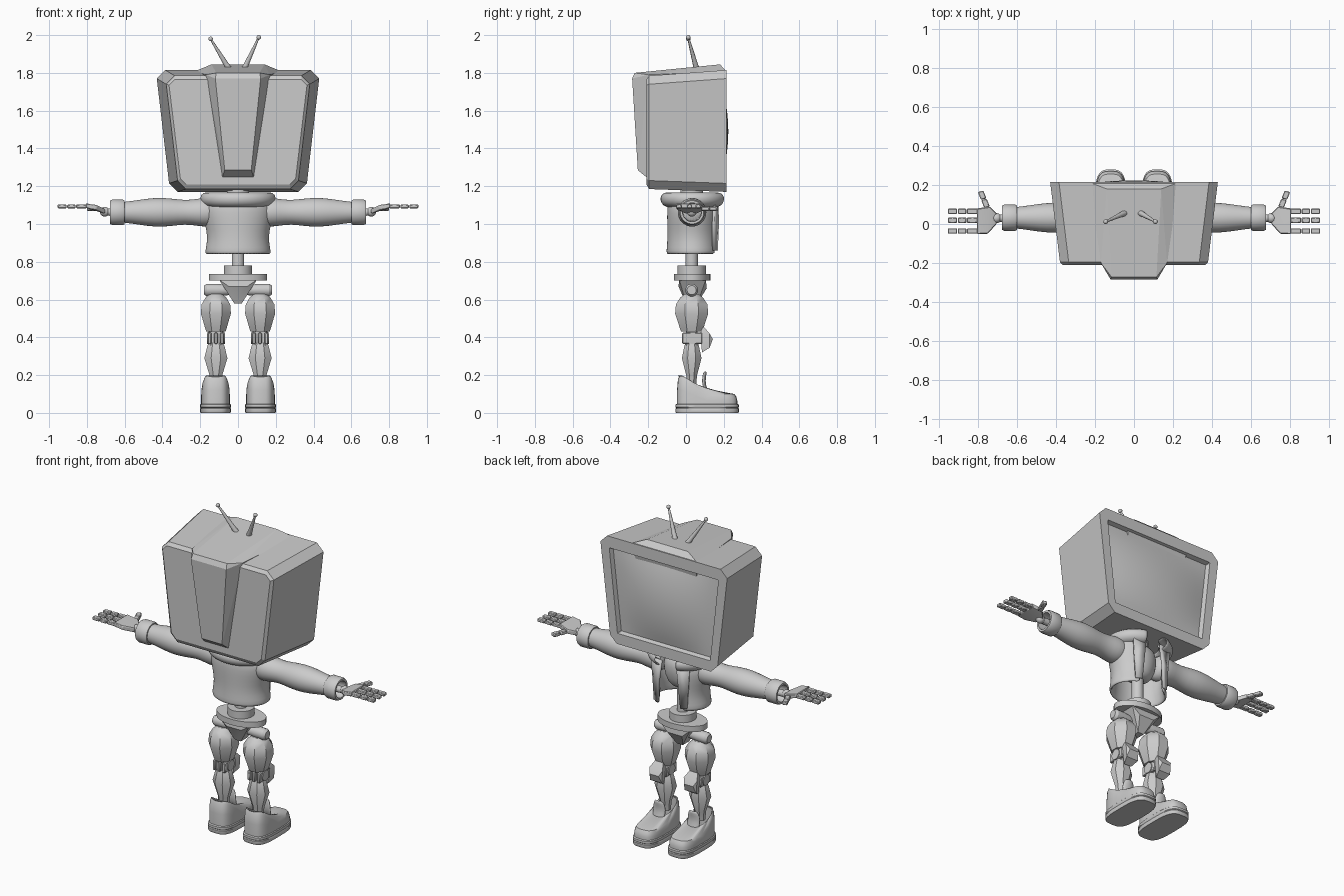
import bpy, bmesh
from math import sin, cos, pi, radians
from mathutils import Vector

if "Cube" in bpy.data.objects:
    bpy.data.objects.remove(bpy.data.objects["Cube"])

grey = bpy.data.materials.new("light_grey")
grey.use_nodes = True
grey.diffuse_color = (0.6, 0.6, 0.6, 1)
grey.node_tree.nodes["Principled BSDF"].inputs["Base Color"].default_value = (0.6, 0.6, 0.6, 1)


def finish(name, bm, mirror=False, subsurf=0, bevel=0, thick=0, smooth=True):
    """Turn a bmesh into a named object with modifiers and shading."""
    bmesh.ops.recalc_face_normals(bm, faces=bm.faces)
    mesh = bpy.data.meshes.new(name)
    bm.to_mesh(mesh)
    bm.free()
    mesh.materials.append(grey)
    ob = bpy.data.objects.new(name, mesh)
    bpy.context.collection.objects.link(ob)
    bpy.ops.object.select_all(action='DESELECT')
    ob.select_set(True)
    bpy.context.view_layer.objects.active = ob
    if subsurf:
        bpy.ops.object.shade_smooth()
    elif smooth:
        bpy.ops.object.shade_smooth_by_angle(angle=radians(32))
    if thick:
        mod = ob.modifiers.new("Thickness", 'SOLIDIFY')
        mod.thickness, mod.offset = thick, 0
    if bevel:
        ob.modifiers.new("Bevel", 'BEVEL').width = bevel
    if subsurf:
        ob.modifiers.new("Subdivision", 'SUBSURF').levels = subsurf
        ob.modifiers["Subdivision"].render_levels = subsurf
    if mirror:
        ob.modifiers.new("Mirror", 'MIRROR').use_mirror_merge = False
    return ob


def loft(name, rings, closed=True, caps=(True, True), **kw):
    """Skin a list of equal-length point rings."""
    bm = bmesh.new()
    vs = [[bm.verts.new(p) for p in ring] for ring in rings]
    n = len(vs[0])
    for a, b in zip(vs, vs[1:]):
        for i in range(n if closed else n - 1):
            j = (i + 1) % n
            bm.faces.new((a[i], a[j], b[j], b[i]))
    if caps[0]:
        bm.faces.new(vs[0])
    if caps[1]:
        bm.faces.new(vs[-1])
    return finish(name, bm, **kw)


def lathe(name, start, end, stations, n=24, squash=1.0, **kw):
    """Loft circles along a straight line; stations are (fraction, radius)."""
    start, end = Vector(start), Vector(end)
    turn = (end - start).to_track_quat('Z', 'Y')
    rings = []
    for f, r in stations:
        c = start.lerp(end, f)
        rings.append([c + turn @ Vector((r * cos(t), r * squash * sin(t), 0))
                      for t in (2 * pi * (i + 0.5) / n for i in range(n))])
    return loft(name, rings, **kw)


def hull(name, points, **kw):
    """Convex solid around a few points."""
    bm = bmesh.new()
    for p in points:
        bm.verts.new(p)
    res = bmesh.ops.convex_hull(bm, input=bm.verts)
    bmesh.ops.delete(bm, geom=list({v for v in res["geom_interior"] if isinstance(v, bmesh.types.BMVert)}), context='VERTS')
    bmesh.ops.dissolve_limit(bm, angle_limit=0.03, verts=bm.verts, edges=bm.edges)
    return finish(name, bm, **kw)


def box(name, x, y, z, **kw):
    return hull(name, [(a, b, c) for a in x for b in y for c in z], **kw)


def ball(name, centre, r, **kw):
    bm = bmesh.new()
    bmesh.ops.create_uvsphere(bm, u_segments=16, v_segments=10, radius=r)
    bmesh.ops.translate(bm, verts=bm.verts, vec=centre)
    return finish(name, bm, **kw)


# Television head: tapered case with cut corners and a recessed screen opening
def octagon(y, wt, wb, zt, zb, c):
    half = [(wb - c, zb), (wb, zb + c), (wt, zt - c), (wt - c, zt)]
    return [(x, y, z) for x, z in half] + [(-x, y, z) for x, z in reversed(half)]


loft("head_case", [octagon(-0.21, 0.365, 0.305, 1.765, 1.21, 0.03),
                   octagon(-0.195, 0.38, 0.32, 1.785, 1.185, 0.045),
                   octagon(0.215, 0.43, 0.365, 1.815, 1.17, 0.045),
                   octagon(0.215, 0.37, 0.315, 1.745, 1.235, 0.003),
                   octagon(0.18, 0.36, 0.305, 1.735, 1.245, 0.003)], smooth=False)

# Bulging screen
N = 12
screen = []
for j in range(N + 1):
    v = 2 * j / N - 1
    w = 0.335 + 0.028 * v
    screen.append([(w * u, 0.188 + 0.036 * (1 - u * u) * (1 - v * v), 1.49 + 0.25 * v)
                   for u in (2 * i / N - 1 for i in range(N + 1))])
loft("screen", screen, closed=False, caps=(False, False))

# Raised spine running over the top and down the rear of the case
spine = [(0.12, -0.285, 1.77), (0.115, -0.272, 1.8), (0.07, -0.255, 1.285), (0.17, -0.2, 1.79),
         (0.085, -0.2, 1.24), (0.14, 0.18, 1.845), (0.23, 0.214, 1.808), (0.1, 0.1, 1.3)]
hull("head_spine", [(s * x, y, z) for x, y, z in spine for s in (-1, 1)], smooth=False)

# Antennas
for side, base, tip in (("right", (-0.05, 0.055, 1.825), (-0.145, 0.012, 1.98)),
                        ("left", (0.035, 0.055, 1.825), (0.11, 0.012, 1.988))):
    lathe(side + "_antenna", base, tip, [(0, 0.016), (0.1, 0.014), (1, 0.005)], n=12)
    ball(side + "_antenna_tip", tip, 0.012)

# Neck, chest and waist rod
lathe("neck", (0, 0.03, 1.08), (0, 0.03, 1.2), [(0, 0.06), (1, 0.06)])
lathe("chest", (0, 0.03, 0.93), (0, 0.03, 1.14),
      [(0, 0.05), (0.1, 0.09), (0.5, 0.115), (0.85, 0.11), (1, 0.06)], squash=0.85, subsurf=1)
lathe("waist_rod", (0, 0.03, 0.76), (0, 0.03, 0.95), [(0, 0.033), (1, 0.033)])


# Jacket and collar: shells left open at the chest
def open_ring(z, rx, ry, gap, cy=0.035, n=24):
    ts = [pi / 2 + gap + (2 * pi - 2 * gap) * i / n for i in range(n + 1)]
    return [(rx * cos(t), cy + ry * sin(t), z) for t in ts]


jacket = [(0.84, 0.168, 0.132), (0.87, 0.164, 0.13), (0.93, 0.153, 0.125), (1.0, 0.168, 0.127),
          (1.06, 0.182, 0.128), (1.11, 0.175, 0.125), (1.15, 0.12, 0.1)]
loft("jacket", [open_ring(z, rx, ry, 0.5) for z, rx, ry in jacket],
     closed=False, caps=(False, False), thick=0.016, subsurf=1)
collar = [(1.09, 0.15, 0.125), (1.1, 0.185, 0.16), (1.125, 0.2, 0.174), (1.155, 0.195, 0.17),
          (1.168, 0.165, 0.14), (1.15, 0.13, 0.11)]
loft("collar", [open_ring(z, rx, ry, 0.35, 0.04) for z, rx, ry in collar],
     closed=False, caps=(False, False), thick=0.01, subsurf=1)
# Lapels hanging at the opening
loft("lapel", [[(0.05, 0.165, 1.12), (0.13, 0.15, 1.12)], [(0.065, 0.168, 1.0), (0.12, 0.145, 1.0)],
               [(0.075, 0.162, 0.86), (0.11, 0.145, 0.86)]],
     closed=False, caps=(False, False), thick=0.014, mirror=True)

# Sleeves and cuffs
arm = ((0, 0.032, 1.062), (1, 0.032, 1.062))
lathe("sleeve", *arm, [(0.1, 0.07), (0.17, 0.08), (0.22, 0.072), (0.28, 0.064), (0.36, 0.076),
                       (0.44, 0.08), (0.53, 0.066), (0.6, 0.056), (0.63, 0.056)],
      n=16, subsurf=1, mirror=True)
lathe("cuff", *arm, [(0.6, 0.05), (0.6, 0.063), (0.61, 0.068), (0.665, 0.068), (0.678, 0.062),
                     (0.678, 0.05), (0.62, 0.048)], mirror=True)

# Hands: wrist, sloping palm, jointed fingers and thumb
lathe("wrist", (0.62, 0.03, 1.06), (0.72, 0.03, 1.065), [(0, 0.02), (1, 0.02)], n=12, mirror=True)
ball("wrist_joint", (0.705, 0.03, 1.065), 0.026, mirror=True)
hull("palm", [(x, y, z + d) for x, y, z in ((0.705, 0.0, 1.055), (0.705, 0.055, 1.055), (0.75, -0.05, 1.077),
                                            (0.74, 0.09, 1.07), (0.805, -0.052, 1.085), (0.805, 0.08, 1.085))
              for d in (0, 0.024)], bevel=0.004, mirror=True)
for k, y in enumerate((-0.036, 0.019, 0.065)):
    for j, (a, b) in enumerate(((0.8, 0.857), (0.86, 0.904), (0.907, 0.955))):
        box(f"finger_{k}_segment_{j}", (a, b), (y - 0.014, y + 0.014), (1.083, 1.103), bevel=0.004, mirror=True)
for j, (x, y) in enumerate(((0.74, 0.09), (0.757, 0.132))):
    hull(f"thumb_segment_{j}", [(x + dx + 0.4 * dy, y + dy - 0.3 * dx, z) for dx in (0, 0.028)
                                for dy in (0, 0.04) for z in (1.07, 1.092)], bevel=0.004, mirror=True)

# Pelvis
lathe("hip_disc", (0, 0.033, 0.7), (0, 0.033, 0.735), [(0, 0.155), (1, 0.155)], n=32, squash=0.63)
lathe("hip_collar", (0, 0.03, 0.735), (0, 0.03, 0.78), [(0, 0.075), (1, 0.075)], n=32)
hull("pelvis_wedge", [(s * x, y, z) for s in (-1, 1) for x, y, z in
                      ((0.1, -0.035, 0.705), (0.1, 0.105, 0.705), (0.05, -0.04, 0.67), (0.05, 0.11, 0.66),
                       (0.02, 0.0, 0.58), (0.02, 0.06, 0.58))])
lathe("hip_joint", (0.03, 0.03, 0.65), (0.18, 0.03, 0.65),
      [(0, 0.025), (0.3, 0.03), (0.55, 0.034), (0.9, 0.034), (1, 0.024)], n=16, mirror=True)

# Legs: faceted thigh and shin with a blocky knee between
lathe("thigh", (0.117, 0.03, 0.43), (0.117, 0.03, 0.63),
      [(0, 0.055), (0.1, 0.062), (0.48, 0.086), (0.72, 0.082), (0.9, 0.06), (1, 0.035)], n=8, squash=1.1, mirror=True)
lathe("shin", (0.117, 0.03, 0.14), (0.117, 0.03, 0.37),
      [(0, 0.03), (0.25, 0.036), (0.65, 0.066), (0.92, 0.05), (1, 0.042)], n=8, squash=0.85, mirror=True)
lathe("knee_axle", (0.07, 0.035, 0.395), (0.165, 0.035, 0.395), [(0, 0.032), (1, 0.032)], n=16, mirror=True)
for k, x in enumerate((0.075, 0.107, 0.141)):
    box(f"knee_strut_{k}", (x, x + 0.019), (-0.02, 0.085), (0.365, 0.425), bevel=0.004, mirror=True)
box("knee_core", (0.09, 0.145), (0.0, 0.06), (0.35, 0.44), mirror=True)
hull("kneecap", [(0.117 + s * x, y, z) for s in (-1, 1) for x, y, z in
                 ((0.025, 0.09, 0.46), (0.035, 0.075, 0.42), (0.045, 0.125, 0.42), (0.03, 0.142, 0.39),
                  (0.04, 0.125, 0.345), (0.025, 0.085, 0.32))], mirror=True)


# Shoes: rounded footprint, sole with welt grooves, high heel and open ankle
def foot_ring(scale, z_of_y, cx=0.119, cy=0.112, rx=0.081, ry=0.168, power=0.6, n=32):
    pts = []
    for i in range(n):
        c, s = cos(2 * pi * i / n), sin(2 * pi * i / n)
        y = cy + scale * ry * abs(s) ** power * (1 if s > 0 else -1)
        pts.append((cx + scale * rx * abs(c) ** power * (1 if c > 0 else -1), y, z_of_y(y)))
    return pts


def ramp(heel, toe):
    """Height that falls from heel to toe between ankle back and instep."""
    return lambda y: heel + (toe - heel) * min(1, max(0, (y + 0.02) / 0.13))


sole = [(0.98, 0), (1, 0.006), (1, 0.022), (0.97, 0.026), (1, 0.03), (1, 0.044), (0.95, 0.048)]
loft("shoe_sole", [foot_ring(s, lambda y, z=z: z) for s, z in sole], mirror=True)
ankle = dict(cy=0.025, rx=0.06, ry=0.068, power=0.8)
loft("shoe_upper", [foot_ring(0.95, lambda y: 0.046), foot_ring(0.95, ramp(0.12, 0.065)),
                    foot_ring(0.92, ramp(0.18, 0.085)), foot_ring(0.86, ramp(0.198, 0.1)),
                    foot_ring(1, ramp(0.198, 0.118), **ankle), foot_ring(0.9, ramp(0.19, 0.112), **ankle),
                    foot_ring(0.85, lambda y: 0.07, **ankle)], mirror=True)
loft("shoe_tongue", [[(0.117 + w * u, y - 0.012 * u * u, z) for u in (-1, -0.5, 0, 0.5, 1)]
                     for w, y, z in ((0.04, 0.115, 0.11), (0.042, 0.098, 0.15),
                                     (0.04, 0.1, 0.19), (0.025, 0.106, 0.22))],
     closed=False, caps=(False, False), thick=0.012, subsurf=1, mirror=True)
